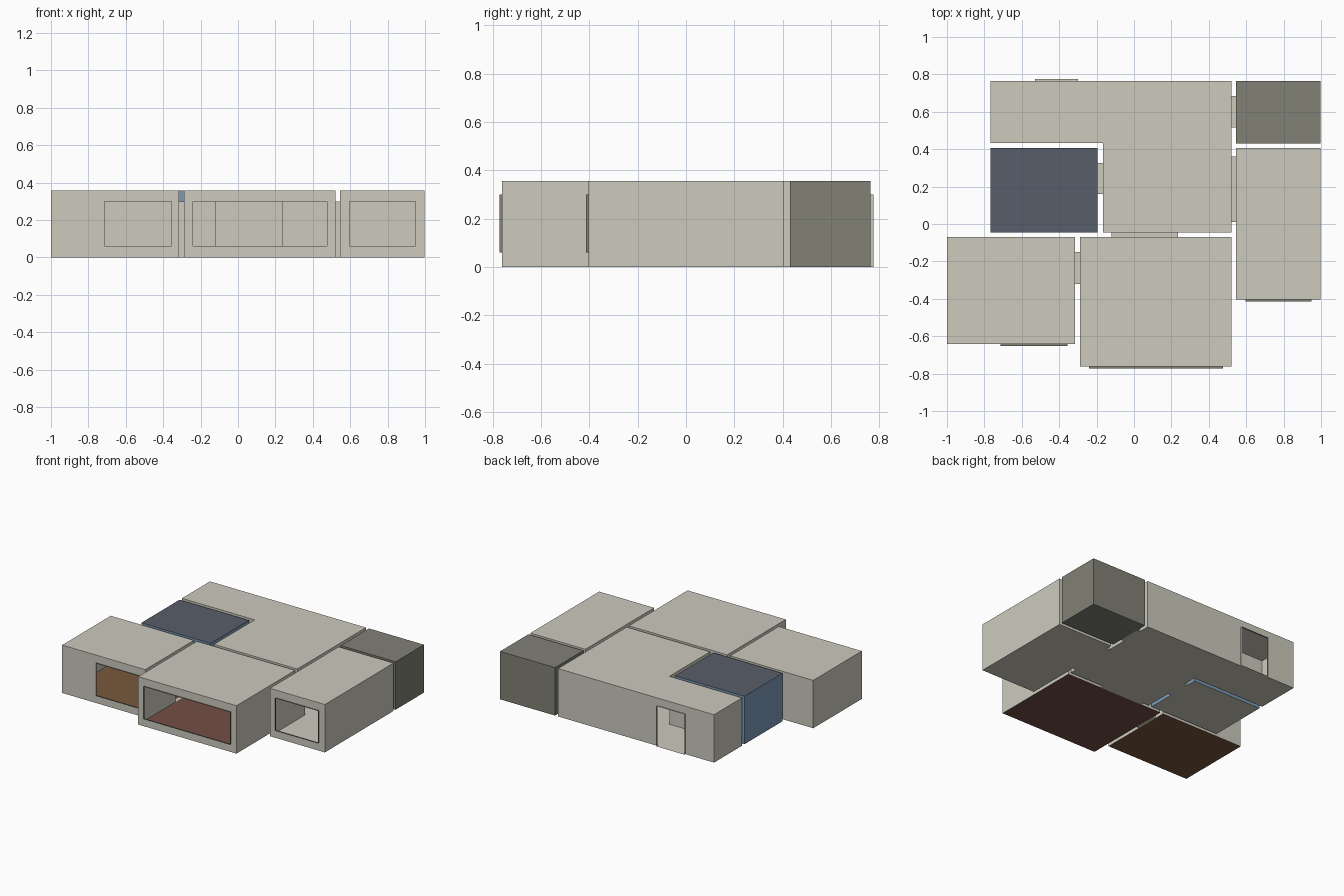
import bpy
import bmesh

cube = bpy.data.objects.get("Cube")
if cube:
    bpy.data.objects.remove(cube, do_unlink=True)

HEIGHT = 0.357
DOOR_TOP = 0.30
SILL = 0.06


def material(name, rgb):
    mat = bpy.data.materials.new(name)
    mat.use_nodes = True
    color = (*rgb, 1.0)
    mat.diffuse_color = color
    mat.node_tree.nodes["Principled BSDF"].inputs["Base Color"].default_value = color
    return mat


plaster = material("beige plaster", (0.61, 0.597, 0.515))
stone = material("dark grey stone", (0.22, 0.22, 0.18))
blue = material("blue wall", (0.20, 0.32, 0.48))
slate = material("slate roof", (0.095, 0.112, 0.144))
brown = material("brown wood floor", (0.19, 0.10, 0.047))
red = material("red carpet floor", (0.174, 0.08, 0.06))

# Openings: name, axis passed through, span along that axis, span across it, sill height
OPENINGS = [
    ("hall_lounge_doorway", 1, (-0.07, -0.045), (-0.12, 0.235), 0),
    ("hall_east_room_doorway", 0, (0.52, 0.545), (0.01, 0.36), 0),
    ("hall_store_doorway", 0, (0.52, 0.545), (0.515, 0.685), 0),
    ("hall_blue_room_doorway", 0, (-0.194, -0.167), (0.16, 0.325), 0),
    ("lounge_bedroom_doorway", 0, (-0.315, -0.29), (-0.32, -0.15), 0),
    ("back_doorway", 1, (0.764, 0.775), (-0.53, -0.30), 0),
    ("bedroom_window", 1, (-0.653, -0.642), (-0.715, -0.355), SILL),
    ("lounge_window", 1, (-0.772, -0.761), (-0.24, 0.475), SILL),
    ("east_room_window", 1, (-0.414, -0.403), (0.595, 0.95), SILL),
]


def add_object(name, bm, mats):
    bmesh.ops.remove_doubles(bm, verts=bm.verts, dist=1e-5)
    mesh = bpy.data.meshes.new(name)
    bm.to_mesh(mesh)
    bm.free()
    for mat in mats:
        mesh.materials.append(mat)
    obj = bpy.data.objects.new(name, mesh)
    bpy.context.collection.objects.link(obj)


def add_face(bm, points, slot=0):
    face = bm.faces.new([bm.verts.new(p) for p in points])
    face.material_index = slot


def add_wall(bm, p, q):
    """One wall from p to q, leaving out every opening that meets it."""
    along = 0 if abs(q[0] - p[0]) > abs(q[1] - p[1]) else 1
    across = 1 - along
    low, high = sorted((p[along], q[along]))

    def panel(a, b, z0, z1):
        if b - a < 1e-5 or z1 - z0 < 1e-5:
            return
        if q[along] < p[along]:
            a, b = b, a
        points = []
        for t, z in ((a, z0), (b, z0), (b, z1), (a, z1)):
            point = [0, 0, z]
            point[along], point[across] = t, p[across]
            points.append(point)
        add_face(bm, points)

    holes = sorted(
        (span[0], span[1], sill) for _, axis, ends, span, sill in OPENINGS
        if axis == across and low <= span[0] and span[1] <= high
        and min(abs(e - p[across]) for e in ends) < 0.003)
    start = low
    for a, b, sill in holes:
        panel(start, a, 0, HEIGHT)
        panel(a, b, 0, sill)
        panel(a, b, DOOR_TOP, HEIGHT)
        start = b
    panel(start, high, 0, HEIGHT)


def add_room(name, outline, wall=plaster, floor=plaster, roof=plaster):
    bm = bmesh.new()
    for i, p in enumerate(outline):
        add_wall(bm, p, outline[(i + 1) % len(outline)])
    add_face(bm, [(x, y, 0) for x, y in reversed(outline)], 1)
    add_face(bm, [(x, y, HEIGHT) for x, y in outline], 2)
    add_object(name, bm, (wall, floor, roof))


def rect(x0, x1, y0, y1):
    return [(x0, y0), (x1, y0), (x1, y1), (x0, y1)]


# Rooms
add_room("hall", [(-0.167, -0.045), (0.52, -0.045), (0.52, 0.764),
                  (-0.766, 0.764), (-0.766, 0.434), (-0.167, 0.434)])
add_room("lounge", rect(-0.29, 0.52, -0.761, -0.07), floor=red)
add_room("bedroom", rect(-1, -0.315, -0.642, -0.07), floor=brown)
add_room("east_room", rect(0.545, 0.998, -0.403, 0.406))
add_room("store", rect(0.545, 0.998, 0.431, 0.764), stone, stone, stone)
add_room("blue_room", rect(-0.766, -0.194, -0.045, 0.406), blue, plaster, slate)

# Short sleeves lining the doorways and windows
for name, axis, ends, span, sill in OPENINGS:
    bm = bmesh.new()
    ring = [(span[0], sill), (span[1], sill), (span[1], DOOR_TOP), (span[0], DOOR_TOP)]
    for i, (a, za) in enumerate(ring):
        b, zb = ring[(i + 1) % len(ring)]
        points = []
        for e, t, z in ((ends[0], a, za), (ends[0], b, zb), (ends[1], b, zb), (ends[1], a, za)):
            points.append((e, t, z) if axis == 0 else (t, e, z))
        add_face(bm, points)
    bmesh.ops.recalc_face_normals(bm, faces=bm.faces)
    add_object(name, bm, [stone if sill else plaster])
